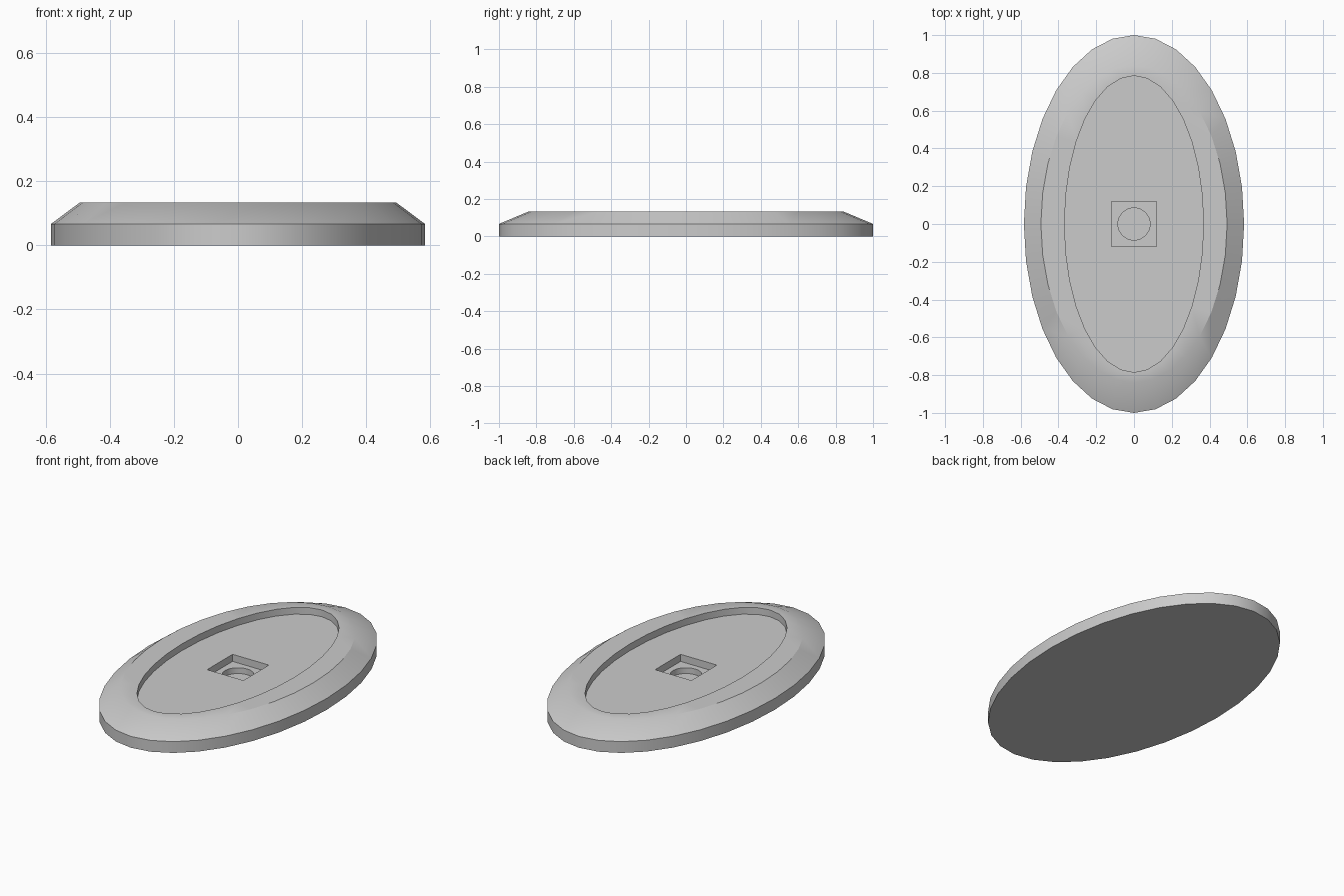
import bpy, bmesh
from math import sin, cos, tau, radians

SEGMENTS = 32

if "Cube" in bpy.data.objects:
    bpy.data.objects.remove(bpy.data.objects["Cube"])

# Single grey material
grey = bpy.data.materials.new("plain_grey")
grey.use_nodes = True
grey.diffuse_color = (0.6, 0.6, 0.6, 1)
grey.node_tree.nodes["Principled BSDF"].inputs["Base Color"].default_value = (0.6, 0.6, 0.6, 1)


def ellipse(bm, rx, ry, z):
    angles = [tau * i / SEGMENTS for i in range(SEGMENTS)]
    return [bm.verts.new((rx * cos(a), ry * sin(a), z)) for a in angles]


def square(bm, half, z):
    # Square sampled at the same angles, so it bridges to the ellipses
    ring = ellipse(bm, half, half, z)
    for v in ring:
        v.co.xy *= half / max(abs(v.co.x), abs(v.co.y))
    return ring


bm = bmesh.new()
rings = [
    # Outer wall, sloped rim and flat lip
    ellipse(bm, 0.583, 1.0, 0),
    ellipse(bm, 0.583, 1.0, 0.067),
    ellipse(bm, 0.493, 0.84, 0.134),
    ellipse(bm, 0.368, 0.785, 0.134),
    # Oval recess
    ellipse(bm, 0.368, 0.785, 0.094),
    # Square socket
    square(bm, 0.119, 0.094),
    square(bm, 0.119, 0.052),
    # Round hole
    ellipse(bm, 0.085, 0.085, 0.052),
    ellipse(bm, 0.085, 0.085, 0.018),
]
for low, high in zip(rings, rings[1:]):
    for i in range(SEGMENTS):
        j = (i + 1) % SEGMENTS
        bm.faces.new((low[i], low[j], high[j], high[i]))

# Underside and hole floor
bm.faces.new(rings[0][::-1])
bm.faces.new(rings[-1])

mesh = bpy.data.meshes.new("oval_base")
bm.to_mesh(mesh)
bm.free()
mesh.materials.append(grey)
base = bpy.data.objects.new("oval_base", mesh)
bpy.context.collection.objects.link(base)

# Smooth shading with sharp rims
bpy.ops.object.select_all(action="DESELECT")
base.select_set(True)
bpy.context.view_layer.objects.active = base
bpy.ops.object.shade_smooth_by_angle(angle=radians(30))
